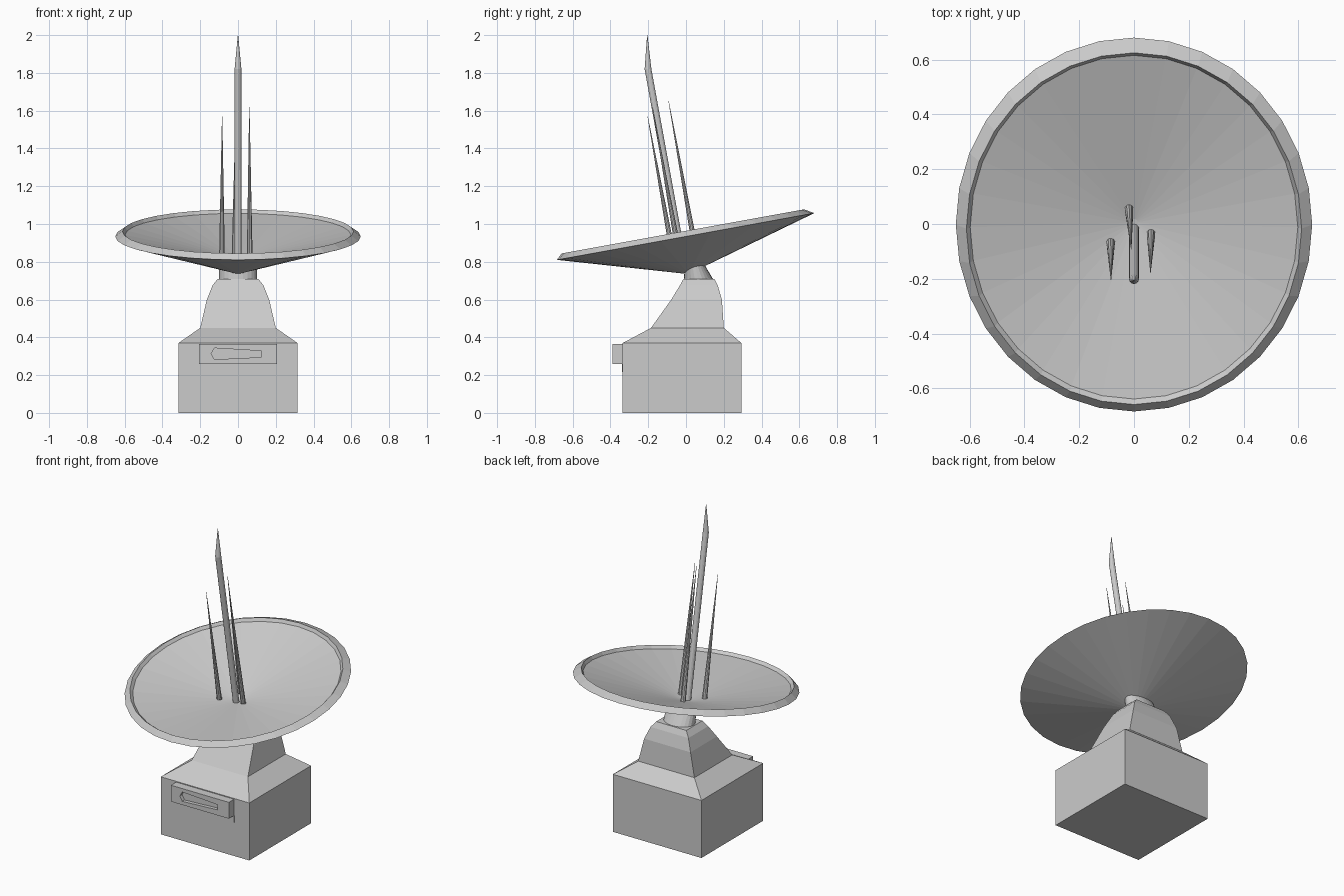
import bpy
from math import sin, cos, pi, radians
from mathutils import Vector, Matrix

if "Cube" in bpy.data.objects:
    bpy.data.objects.remove(bpy.data.objects["Cube"])


def loft(name, rings, closed=False):
    """Skin equal-length rings of points; cap the ends unless the loft closes."""
    n = len(rings[0])
    verts = [p for ring in rings for p in ring]
    faces = []
    for i in range(len(rings) - 1):
        for j in range(n):
            k = (j + 1) % n
            faces.append((i * n + j, i * n + k, (i + 1) * n + k, (i + 1) * n + j))
    faces.append(tuple(reversed(range(n))))
    faces.append(tuple(range((len(rings) - 1) * n, len(rings) * n)))
    mesh = bpy.data.meshes.new(name)
    mesh.from_pydata(verts, [], faces)
    mesh.validate()
    mesh.update()
    obj = bpy.data.objects.new(name, mesh)
    bpy.context.collection.objects.link(obj)
    return obj


def rect(hx, y0, y1, z):
    return [Vector(p) for p in ((-hx, y0, z), (hx, y0, z), (hx, y1, z), (-hx, y1, z))]


def ellipse(cx, cy, z, rx, ry, n):
    return [Vector((cx + rx * sin(-2 * pi * i / n), cy + ry * cos(2 * pi * i / n), z))
            for i in range(n)]


def box(name, hx, y0, y1, z0, z1):
    return loft(name, [rect(hx, y0, y1, z0), rect(hx, y0, y1, z1)])


# Square base with sloped shoulders
loft("base_block", [rect(0.315, -0.335, 0.293, 0), rect(0.315, -0.335, 0.293, 0.37),
                    rect(0.20, -0.185, 0.20, 0.45)])

# Tapering pedestal, leaning to the back
loft("pedestal", [rect(0.20, -0.185, 0.20, 0.45), rect(0.165, -0.078, 0.19, 0.60),
                  rect(0.135, -0.032, 0.168, 0.675), rect(0.107, -0.013, 0.15, 0.71)])

# Neck under the dish
loft("neck", [ellipse(0, 0.068, 0.70, 0.10, 0.08, 24),
              ellipse(0, 0.045, 0.79, 0.10, 0.05, 24)])

# Dish: underside, bevelled rim and hollow inside, tilted to the front
dish_profile = [(0.03, -0.190, -0.02), (0.693, 0, 0), (0.652, 0.029, -0.01),
                (0.637, 0.010, -0.008), (0.015, -0.115, -0.015)]
dish = loft("dish", [ellipse(0, shift, h, r * 0.938, r, 32) for r, h, shift in dish_profile])
dish.data.transform(Matrix.Translation((0, -0.002, 0.934)) @
                    Matrix.Rotation(radians(10.3), 4, 'X'))

# Central mast with pointed tip
loft("mast", [ellipse(0, -0.018, 0.81, 0.019, 0.019, 12),
              ellipse(0, -0.201, 1.82, 0.018, 0.018, 12),
              ellipse(0, -0.205, 2.0, 0.001, 0.001, 12)])

# Three thin needles around the mast
needles = [((-0.085, -0.068, 0.83), (-0.084, -0.203, 1.57)),
           ((0.062, -0.035, 0.83), (0.060, -0.177, 1.62)),
           ((-0.018, 0.055, 0.84), (-0.010, -0.092, 1.65))]
for i, (a, b) in enumerate(needles):
    loft(f"needle_{i + 1}", [ellipse(*a, 0.016, 0.016, 10), ellipse(*b, 0.001, 0.001, 10)])

# Front panel with a wedge-shaped recess
panel = box("front_panel", 0.206, -0.388, -0.33, 0.26, 0.365)
box("panel_sill", 0.209, -0.340, -0.33, 0.217, 0.26)
wedge = [(-0.142, 0.313), (-0.125, 0.283), (0.125, 0.295), (0.125, 0.328), (-0.125, 0.343)]
cutter = loft("recess_cutter", [[Vector((x, y, z)) for x, z in wedge] for y in (-0.42, -0.365)])
cutter.data.flip_normals()
cutter.hide_render = True
cutter.display_type = 'WIRE'
import bmesh
for obj in list(bpy.context.collection.objects):
    bm = bmesh.new()
    bm.from_mesh(obj.data)
    bmesh.ops.recalc_face_normals(bm, faces=bm.faces)
    bm.to_mesh(obj.data)
    bm.free()
cut = panel.modifiers.new("recess", 'BOOLEAN')
cut.operation = 'DIFFERENCE'
cut.solver = 'EXACT'
cut.object = cutter
